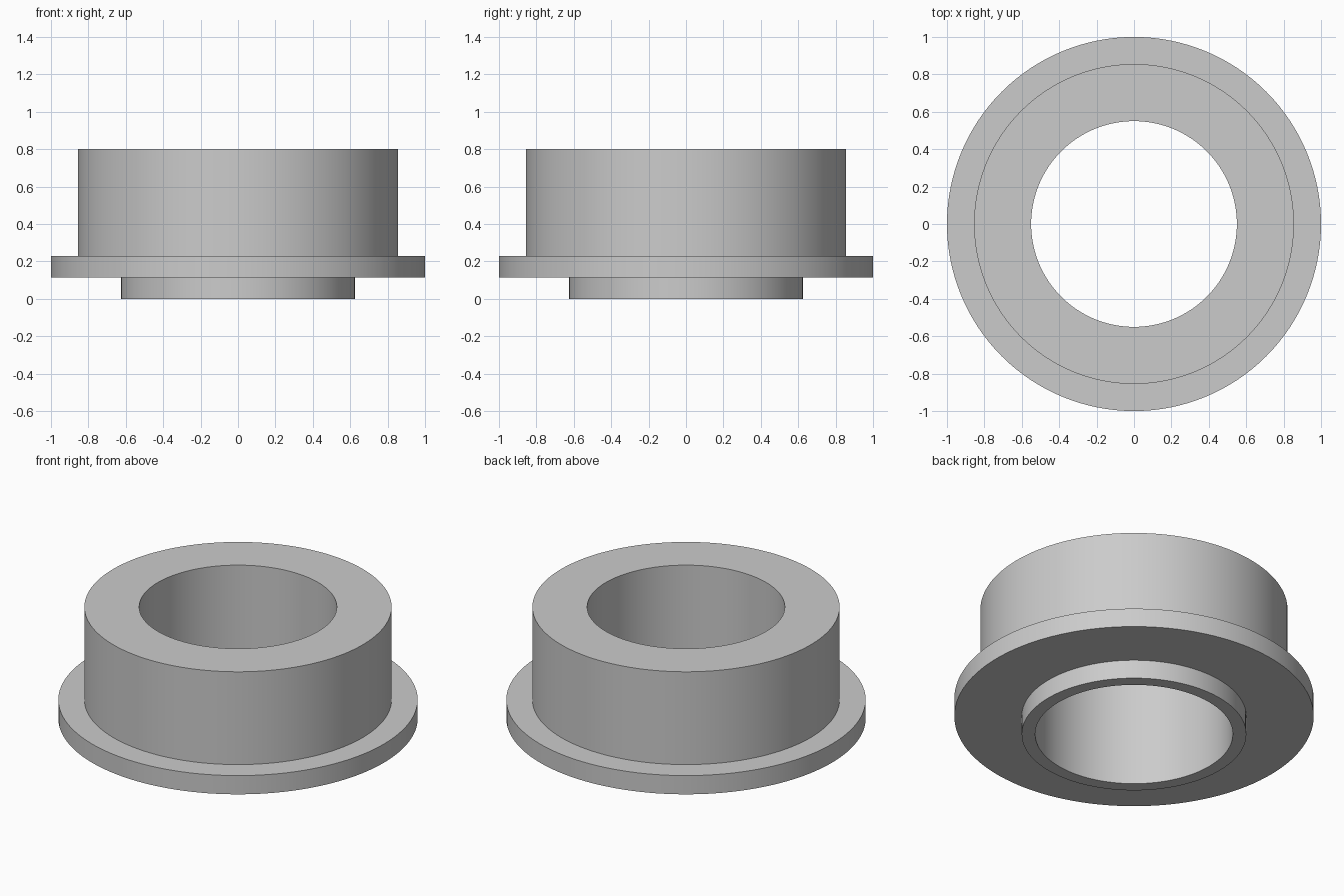
import bpy
import bmesh
import math

cube = bpy.data.objects.get("Cube")
if cube:
    bpy.data.objects.remove(cube, do_unlink=True)

SEGMENTS = 128
BORE, SPIGOT, FLANGE, BODY = 0.55, 0.625, 1.0, 0.855
SPIGOT_TOP, FLANGE_TOP, HEIGHT = 0.115, 0.23, 0.8

# Plain grey metal
grey = bpy.data.materials.new("grey_metal")
grey.use_nodes = True
colour = (0.6, 0.6, 0.6, 1)
grey.diffuse_color = colour
grey.node_tree.nodes["Principled BSDF"].inputs["Base Color"].default_value = colour


def lathe(name, profile, material):
    """Revolve a closed (radius, height) profile around the z axis."""
    bm = bmesh.new()
    verts = [bm.verts.new((r, 0, z)) for r, z in profile]
    edges = [bm.edges.new((verts[i - 1], v)) for i, v in enumerate(verts)]
    bmesh.ops.spin(bm, geom=verts + edges, cent=(0, 0, 0), axis=(0, 0, 1),
                   angle=math.tau, steps=SEGMENTS, use_merge=True)
    bmesh.ops.remove_doubles(bm, verts=bm.verts, dist=0.0001)
    bmesh.ops.recalc_face_normals(bm, faces=bm.faces)
    mesh = bpy.data.meshes.new(name)
    bm.to_mesh(mesh)
    bm.free()
    mesh.materials.append(material)
    obj = bpy.data.objects.new(name, mesh)
    bpy.context.collection.objects.link(obj)
    return obj


# Flanged bushing: bore, lower spigot, wide flange and tall body
bushing = lathe("flanged_bushing", [
    (BORE, 0), (SPIGOT, 0), (SPIGOT, SPIGOT_TOP),
    (FLANGE, SPIGOT_TOP), (FLANGE, FLANGE_TOP),
    (BODY, FLANGE_TOP), (BODY, HEIGHT), (BORE, HEIGHT),
], grey)

# Smooth walls with crisp rims
bpy.ops.object.select_all(action="DESELECT")
bushing.select_set(True)
bpy.context.view_layer.objects.active = bushing
bpy.ops.object.shade_smooth_by_angle(angle=math.radians(30))
